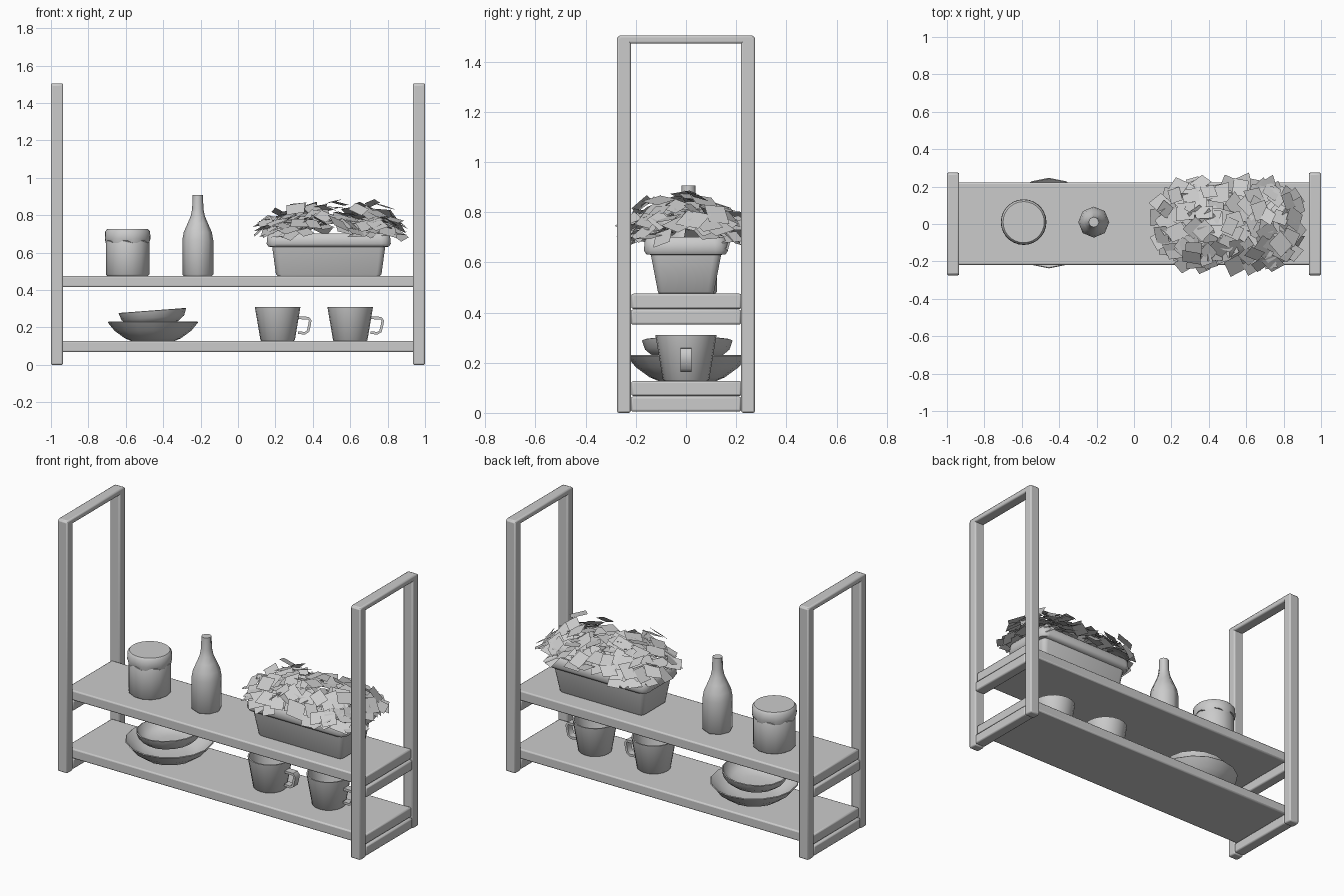
import bpy, bmesh, math, random
from mathutils import Vector, Matrix

if "Cube" in bpy.data.objects:
    bpy.data.objects.remove(bpy.data.objects["Cube"])

random.seed(7)
grey = bpy.data.materials.new("plain grey")
grey.diffuse_color = (0.6, 0.6, 0.6, 1)
grey.use_nodes = True
grey.node_tree.nodes["Principled BSDF"].inputs["Base Color"].default_value = grey.diffuse_color


def finish(name, bm, smooth=True, bevel=0, recalc=True):
    """Turn a bmesh into a named, shaded object."""
    if recalc:
        bmesh.ops.recalc_face_normals(bm, faces=bm.faces)
    me = bpy.data.meshes.new(name)
    bm.to_mesh(me)
    bm.free()
    me.materials.append(grey)
    ob = bpy.data.objects.new(name, me)
    bpy.context.collection.objects.link(ob)
    if bevel:
        mod = ob.modifiers.new("soft edges", 'BEVEL')
        mod.width, mod.segments = bevel, 2
    if smooth:
        bpy.ops.object.select_all(action='DESELECT')
        ob.select_set(True)
        bpy.context.view_layer.objects.active = ob
        bpy.ops.object.shade_smooth_by_angle(angle=math.radians(50))
    return ob


def box(name, x, y, z, bevel=0.008):
    """Box from (min, max) ranges."""
    bm = bmesh.new()
    size = Vector((x[1] - x[0], y[1] - y[0], z[1] - z[0]))
    mid = Vector((x[0] + x[1], y[0] + y[1], z[0] + z[1])) / 2
    bmesh.ops.create_cube(bm, size=1, matrix=Matrix.Translation(mid) @ Matrix.Diagonal(size).to_4x4())
    return finish(name, bm, True, bevel)


def loft(bm, rings):
    """Skin a list of equal-length point rings, closing both ends."""
    vs = [[bm.verts.new(p) for p in r] for r in rings]
    n = len(vs[0])
    for a, b in zip(vs, vs[1:]):
        for i in range(n):
            bm.faces.new((a[i], a[(i + 1) % n], b[(i + 1) % n], b[i]))
    bm.faces.new(vs[0][::-1])
    bm.faces.new(vs[-1])


def turned(name, profile, n, loc, tilt=0):
    """Lathe a (radius, height) profile with n sides."""
    bm = bmesh.new()
    loft(bm, [[(r * math.cos(2 * math.pi * i / n), r * math.sin(2 * math.pi * i / n), z)
               for i in range(n)] for r, z in profile])
    ob = finish(name, bm)
    ob.location = loc
    ob.rotation_euler.y = tilt
    return ob


# Frame: two upright loops with cross bars under each shelf
for side, label in ((-1, "left"), (1, "right")):
    xr = tuple(sorted((side * 0.935, side * 1.0)))
    for d, end in ((-1, "front"), (1, "back")):
        box(f"{label}_{end}_post", xr, tuple(sorted((d * 0.22, d * 0.275))), (0, 1.5))
    box(f"{label}_top_bar", xr, (-0.27, 0.27), (1.472, 1.505))
    box(f"{label}_lower_bar", xr, (-0.22, 0.22), (0.005, 0.065))
    box(f"{label}_upper_bar", xr, (-0.22, 0.22), (0.352, 0.412))

# Shelves
box("lower_shelf", (-0.99, 0.99), (-0.218, 0.222), (0.068, 0.127))
box("upper_shelf", (-0.99, 0.99), (-0.218, 0.222), (0.415, 0.475))

# Jar with a lid whose skirt is slightly wavy
turned("jar", [(0.108, 0), (0.116, 0.008), (0.116, 0.18), (0.108, 0.2)], 14, (-0.59, 0.01, 0.475))
bm = bmesh.new()
rings = []
for r, z, wave in ((0.118, 0.183, 0.006), (0.122, 0.2, 0), (0.12, 0.238, 0), (0.11, 0.25, 0)):
    rings.append([(r * math.cos(math.pi * i / 14), r * math.sin(math.pi * i / 14),
                   z + wave * (-1) ** (i // 2)) for i in range(28)])
loft(bm, rings)
finish("jar_lid", bm).location = (-0.59, 0.01, 0.475)

# Bottle
turned("bottle", [(0.076, 0), (0.083, 0.008), (0.083, 0.19), (0.075, 0.235), (0.055, 0.28),
                  (0.038, 0.32), (0.03, 0.36), (0.028, 0.432)], 8, (-0.215, 0.01, 0.475))

# Stacked plate and tilted bowl
turned("plate", [(0.115, 0), (0.15, 0.015), (0.205, 0.055), (0.242, 0.1), (0.238, 0.104),
                 (0.2, 0.068), (0.145, 0.032), (0.08, 0.025)], 16, (-0.455, 0.005, 0.127))
turned("bowl", [(0.08, 0), (0.135, 0.018), (0.168, 0.045), (0.181, 0.082), (0.175, 0.084),
                (0.16, 0.05), (0.125, 0.026), (0.06, 0.018)], 16, (-0.452, 0.005, 0.207), -0.075)

# Cups with strap handles
for k, cx in enumerate((0.212, 0.6)):
    turned(f"cup_{k + 1}", [(0.086, 0), (0.092, 0.005), (0.122, 0.183), (0.114, 0.183),
                            (0.084, 0.015)], 20, (cx, 0, 0.127))
    bm = bmesh.new()
    path = [(0.108, 0.045), (0.145, 0.042), (0.162, 0.052), (0.17, 0.085),
            (0.174, 0.11), (0.165, 0.123), (0.112, 0.124)]
    rings = []
    for i, p in enumerate(path):
        a, b = path[max(i - 1, 0)], path[min(i + 1, len(path) - 1)]
        t = Vector((b[0] - a[0], 0, b[1] - a[1])).normalized()
        nrm = Vector((t.z, 0, -t.x)) * 0.007
        c = Vector((p[0], 0, p[1]))
        w = Vector((0, 0.021, 0))
        rings.append([c + nrm + w, c + nrm - w, c - nrm - w, c - nrm + w])
    loft(bm, rings)
    finish(f"cup_handle_{k + 1}", bm).location = (cx, 0, 0.127)


def rounded_rect(hx, hy, z, r):
    """Ring of a rounded rectangle at height z."""
    pts = []
    for sx, sy, a0 in ((1, 1, 0), (-1, 1, 90), (-1, -1, 180), (1, -1, 270)):
        for k in range(4):
            a = math.radians(a0 + 30 * k)
            pts.append((sx * (hx - r) + r * math.cos(a), sy * (hy - r) + r * math.sin(a), z))
    return pts


# Trough planter with a rolled rim and soil inside
bm = bmesh.new()
loft(bm, [rounded_rect(*s) for s in (
    (0.272, 0.108, 0.0, 0.02), (0.282, 0.112, 0.008, 0.025), (0.302, 0.14, 0.155, 0.03),
    (0.322, 0.158, 0.157, 0.04), (0.332, 0.168, 0.172, 0.05), (0.328, 0.164, 0.212, 0.05),
    (0.315, 0.151, 0.226, 0.04), (0.295, 0.13, 0.224, 0.03), (0.285, 0.12, 0.195, 0.03))])
finish("planter", bm).location = (0.485, 0, 0.475)

# Foliage: layered mound of loose square leaves drooping at the rim
bm = bmesh.new()
for i in range(210):
    ang = i * 2.39996
    q = math.sqrt((i + 0.5) / 210)
    e = 0.65                                   # squared-off oval footprint
    c, s = math.cos(ang), math.sin(ang)
    dx = math.copysign(abs(c) ** e, c) * q
    dy = math.copysign(abs(s) ** e, s) * q
    pos = Vector((0.5 + 0.385 * dx + random.uniform(-0.02, 0.02),
                  0.225 * dy + random.uniform(-0.015, 0.015),
                  0.81 - 0.085 * q ** 2 + random.uniform(-0.045, 0.045)))
    if random.random() < 0.09:
        pos.z += 0.05
    nrm = Vector((dx * 0.45 + random.gauss(0, 0.28), dy * 0.6 + random.gauss(0, 0.28), 1)).normalized()
    u = nrm.orthogonal().normalized()
    u.rotate(Matrix.Rotation(random.uniform(0, 6.28), 3, nrm))
    v = nrm.cross(u)
    a, b = random.uniform(0.034, 0.052), random.uniform(0.034, 0.05)
    skew = random.uniform(-0.01, 0.01)
    corners = [pos + u * (a * m + skew * n) + v * b * n for m, n in ((-1, -1), (1, -1), (1, 1), (-1, 1))]
    for p in corners:
        p.x = min(p.x, 0.933)
    bm.faces.new([bm.verts.new(p) for p in corners])
finish("foliage", bm, False, recalc=False)
